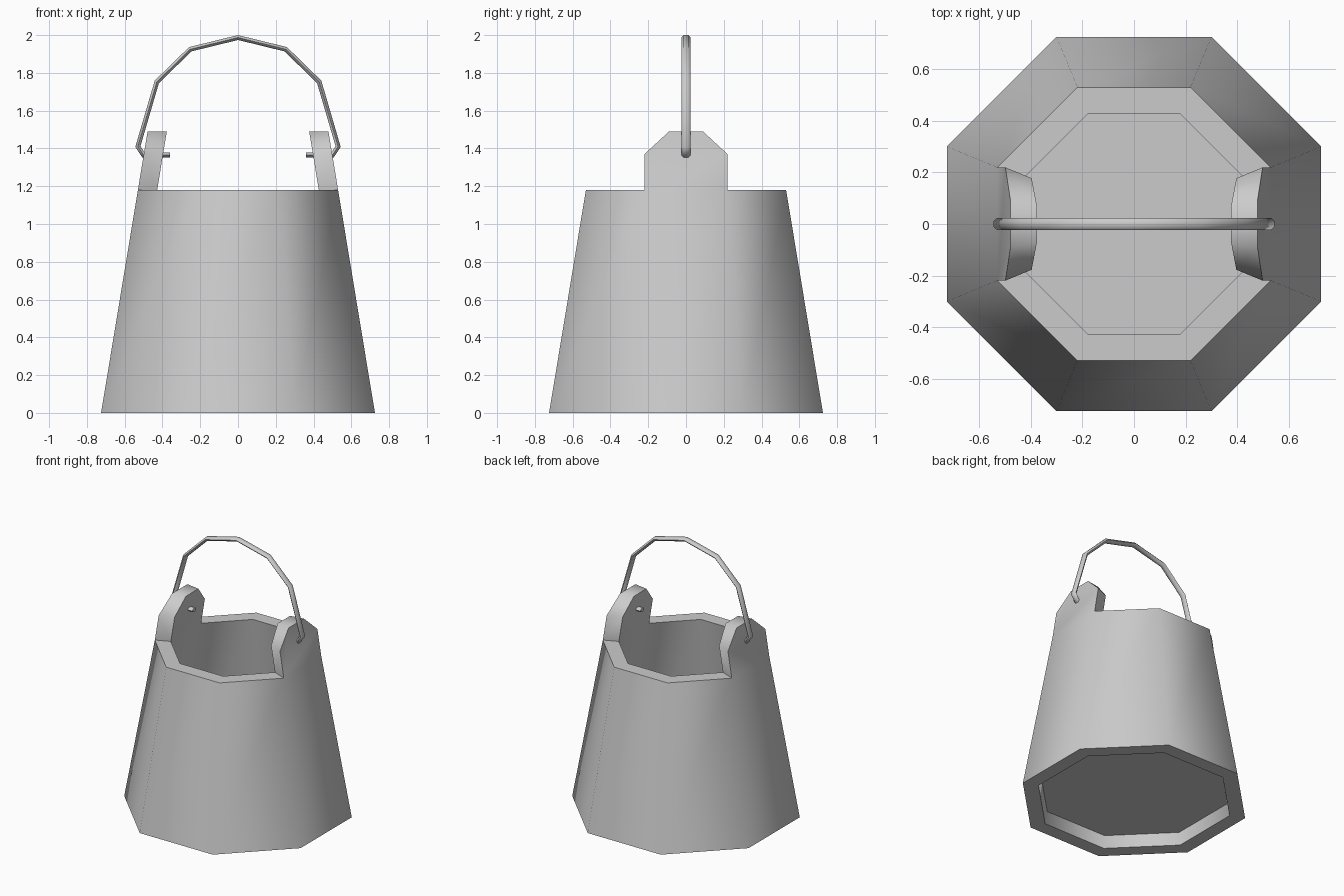
import bpy, bmesh, math
from mathutils import Vector

if "Cube" in bpy.data.objects:
    bpy.data.objects.remove(bpy.data.objects["Cube"])

SIDES = 8
T = math.tan(math.pi / SIDES)
RIM, SLOPE = 1.18, 0.195 / 1.18
OUT, INN = 0.725, 0.623          # apothems at ground level


def finish(name, bm, angle):
    bmesh.ops.remove_doubles(bm, verts=bm.verts, dist=0.0005)
    bmesh.ops.recalc_face_normals(bm, faces=bm.faces)
    me = bpy.data.meshes.new(name)
    bm.to_mesh(me)
    bm.free()
    ob = bpy.data.objects.new(name, me)
    bpy.context.collection.objects.link(ob)
    bpy.ops.object.select_all(action='DESELECT')
    ob.select_set(True)
    bpy.context.view_layer.objects.active = ob
    bpy.ops.object.shade_smooth_by_angle(angle=math.radians(angle))
    return ob


def ring(bm, apothem, z):
    r = apothem / math.cos(math.pi / SIDES)
    return [bm.verts.new((r * math.cos((i + .5) * math.tau / SIDES),
                          r * math.sin((i + .5) * math.tau / SIDES), z))
            for i in range(SIDES)]


def bridge(bm, a, b, skip=()):
    n = len(a)
    for i in range(n):
        if i not in skip:
            j = (i + 1) % n
            bm.faces.new((a[i], a[j], b[j], b[i]))


# Tapered octagonal wall; the rim is left open where the two ears rise
bm = bmesh.new()
loops = [ring(bm, OUT, 0), ring(bm, OUT - RIM * SLOPE, RIM),
         ring(bm, INN - RIM * SLOPE, RIM), ring(bm, INN, 0)]
bridge(bm, loops[0], loops[1])
bridge(bm, loops[1], loops[2], skip=(3, 7))
bridge(bm, loops[2], loops[3])
bridge(bm, loops[3], loops[0])

# Ears continuing the slope of the left and right staves
for s in (1, -1):
    faces = []
    for ap in (OUT, INN):
        w = (ap - RIM * SLOPE) * T
        prof = [(w, RIM), (w, 1.37), (w * 0.41, 1.49)]
        prof += [(-y, z) for y, z in reversed(prof)]
        faces.append([bm.verts.new((s * (ap - z * SLOPE), y, z)) for y, z in prof])
    o, i = faces
    bm.faces.new(o)
    bm.faces.new(i)
    bridge(bm, o, i, skip=(5,))
finish("bucket_wall", bm, 50)

# Floor board set slightly above the ground
bm = bmesh.new()
low, high = ring(bm, INN - 0.09 * SLOPE, 0.09), ring(bm, INN - 0.18 * SLOPE, 0.18)
bridge(bm, low, high)
bm.faces.new(low)
bm.faces.new(high)
finish("bucket_floor", bm, 30)

# Bail handle: flattened tube swept along a path with pins through the ears
half = [(0.36, 1.365), (0.50, 1.365), (0.53, 1.41), (0.43, 1.752), (0.253, 1.925)]
path = [Vector(p) for p in half + [(0, 1.987)] + [(-x, z) for x, z in reversed(half)]]
bm = bmesh.new()
rings = []
for k, p in enumerate(path):
    d0 = (p - path[max(k - 1, 0)]).normalized()
    d1 = (path[min(k + 1, len(path) - 1)] - p).normalized()
    t = (d0 + d1).normalized()
    n = Vector((-t.y, t.x))
    miter = 1 / max(t.dot(d0), t.dot(d1), 0.6)
    rings.append([])
    for a in range(6):
        ang = a * math.tau / 6
        q = p + n * (0.0145 * math.cos(ang + math.pi / 2) * miter)
        rings[-1].append(bm.verts.new((q.x, 0.024 * math.sin(ang + math.pi / 2), q.y)))
for a, b in zip(rings, rings[1:]):
    bridge(bm, a, b)
bm.faces.new(rings[0])
bm.faces.new(rings[-1])
handle = finish("bail_handle", bm, 65)
# Trim so the crown sits exactly at two units
top = max(v.co.z for v in handle.data.vertices)
handle.location.z = 2.0 - top
